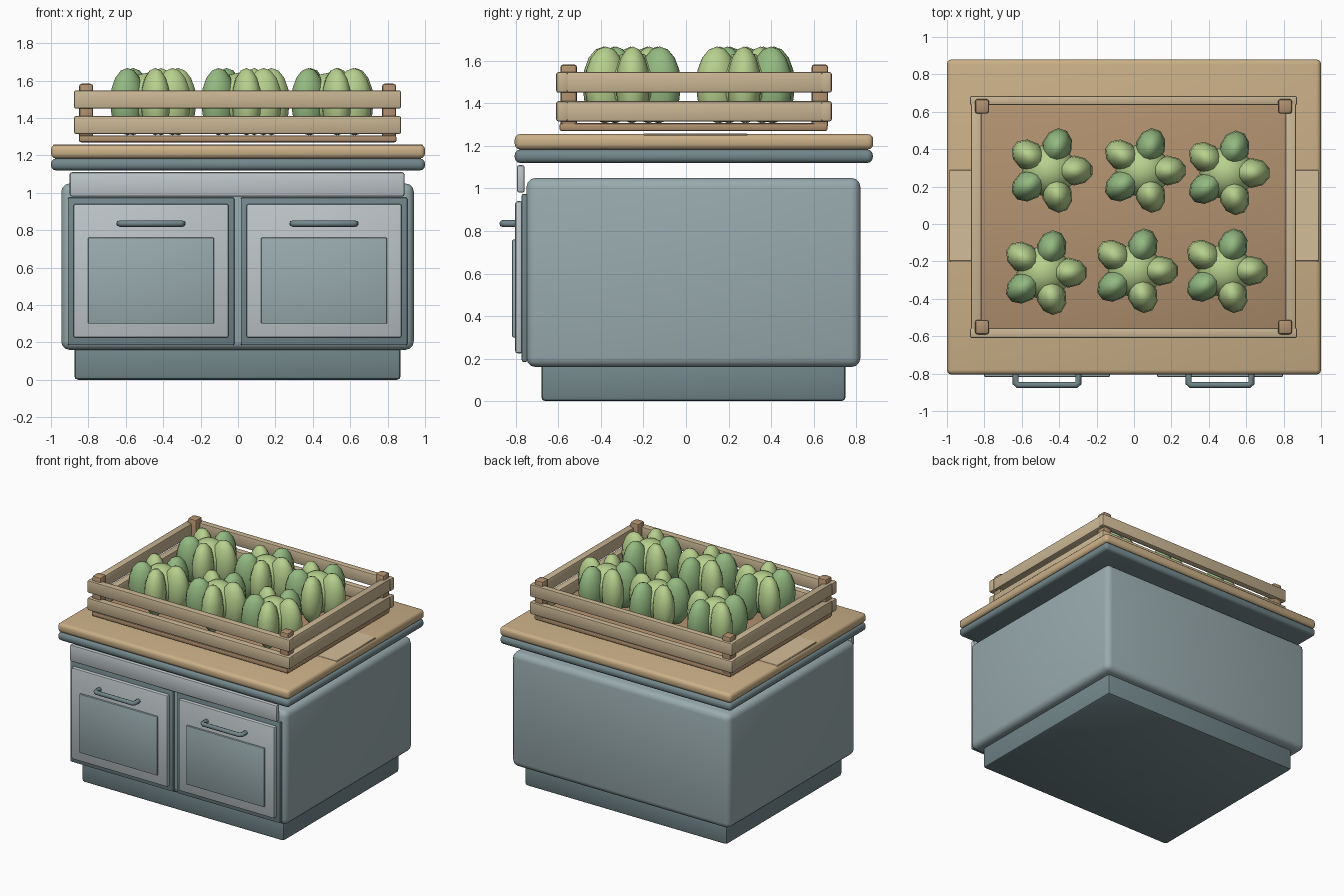
import bpy, bmesh, math
from mathutils import Matrix, Vector

if "Cube" in bpy.data.objects:
    bpy.data.objects.remove(bpy.data.objects["Cube"])


def material(name, hexcode):
    rgb = [int(hexcode[i:i + 2], 16) / 255 for i in (0, 2, 4)]
    m = bpy.data.materials.new(name)
    m.diffuse_color = [c ** 2.2 for c in rgb] + [1]
    m.use_nodes = True
    m.node_tree.nodes["Principled BSDF"].inputs["Base Color"].default_value = m.diffuse_color
    return m


BODY = material("blue_grey", "97A9AC")
DARK = material("dark_grey", "72868A")
LIGHT = material("light_grey", "BCC4C7")
WOOD = material("counter_wood", "C9AE86")
PALE = material("pale_wood", "D2BC98")
SLAT = material("slat_wood", "C8B492")
BROWN = material("crate_brown", "B0906F")
GREENS = [material("light_green", "B5CF8C"), material("mid_green", "92B880")]


def finish(name, bm, mats, angle=40):
    me = bpy.data.meshes.new(name)
    bm.to_mesh(me)
    bm.free()
    for m in mats:
        me.materials.append(m)
    me.shade_smooth()
    me.set_sharp_from_angle(angle=math.radians(angle))
    ob = bpy.data.objects.new(name, me)
    bpy.context.collection.objects.link(ob)
    return ob


def box(name, x, y, z, mat, bevel=0.01, seg=2):
    """Rounded box given by its (min, max) range on each axis."""
    bm = bmesh.new()
    bmesh.ops.create_cube(bm, size=1)
    for v in bm.verts:
        v.co = Vector([(a + b) / 2 + c * (b - a) for (a, b), c in zip((x, y, z), v.co)])
    if bevel:
        bmesh.ops.bevel(bm, geom=bm.edges[:], offset=bevel, segments=seg,
                        profile=0.5, affect='EDGES')
    return finish(name, bm, [mat])


# Cabinet
box("plinth", (-0.875, 0.87), (-0.68, 0.75), (0, 0.20), DARK, 0.02)
box("cabinet_body", (-0.945, 0.94), (-0.75, 0.82), (0.16, 1.05), BODY, 0.045, 3)
box("top_rail", (-0.90, 0.89), (-0.795, -0.758), (0.98, 1.11), LIGHT, 0.012)
box("counter_trim", (-1, 1), (-0.805, 0.878), (1.12, 1.183), DARK, 0.026, 3)
box("counter_top", (-1, 1), (-0.805, 0.88), (1.183, 1.256), WOOD, 0.026, 3)
box("counter_plank", (-0.99, 0.99), (-0.20, 0.29), (1.24, 1.258), PALE, 0.004, 1)

# Doors: backing, door, inset panel and bent bar handle
for side, cx in (("left", -0.465), ("right", 0.46)):
    box(side + "_door_backing", (cx - 0.445, cx + 0.445), (-0.772, -0.745), (0.185, 0.975), DARK, 0.008)
    box(side + "_door", (cx - 0.415, cx + 0.415), (-0.803, -0.765), (0.225, 0.94), LIGHT, 0.012)
    box(side + "_door_panel", (cx - 0.337, cx + 0.337), (-0.817, -0.795), (0.30, 0.76), BODY, 0.006)
    cu = bpy.data.curves.new(side + "_handle", 'CURVE')
    cu.dimensions = '3D'
    cu.bevel_depth = 0.017
    cu.bevel_resolution = 2
    cu.use_fill_caps = True
    pts = [(-0.168, -0.80), (-0.168, -0.85), (-0.155, -0.861),
           (0.155, -0.861), (0.168, -0.85), (0.168, -0.80)]
    sp = cu.splines.new('POLY')
    sp.points.add(len(pts) - 1)
    for p, (px, py) in zip(sp.points, pts):
        p.co = (cx + px, py, 0.835, 1)
    cu.materials.append(DARK)
    bpy.context.collection.objects.link(bpy.data.objects.new(side + "_handle", cu))

# Crate: floor, corner posts and two rows of slats
box("crate_floor", (-0.85, 0.847), (-0.595, 0.665), (1.27, 1.307), BROWN, 0.01)
for sx, x in (("left", (-0.85, -0.775)), ("right", (0.77, 0.845))):
    for sy, y in (("front", (-0.59, -0.512)), ("back", (0.59, 0.668))):
        box(f"crate_post_{sy}_{sx}", x, y, (1.285, 1.583), BROWN, 0.014)
for row, z in (("lower", (1.315, 1.41)), ("upper", (1.45, 1.547))):
    for s, y in (("front", (-0.61, -0.555)), ("back", (0.635, 0.685))):
        box(f"crate_{row}_slat_{s}", (-0.877, 0.872), y, z, SLAT, 0.01)
    for s, x in (("left", (-0.872, -0.815)), ("right", (0.81, 0.867))):
        box(f"crate_{row}_slat_{s}", x, (-0.61, 0.68), z, SLAT, 0.01)


# Vegetables: a core with five upright lobes in alternating greens
def vegetable(name, x, y):
    bm = bmesh.new()

    def ellipsoid(mtx, mat, seg, rings):
        old = set(bm.faces)
        bmesh.ops.create_uvsphere(bm, u_segments=seg, v_segments=rings, radius=1, matrix=mtx)
        for f in set(bm.faces) - old:
            f.material_index = mat

    base = Matrix.Translation((x, y, 1.487))
    ellipsoid(base @ Matrix.Diagonal((0.145, 0.145, 0.155, 1)), 0, 12, 8)
    for i in range(5):
        ellipsoid(base @ Matrix.Rotation(math.tau * i / 5, 4, 'Z')
                  @ Matrix.Translation((0.133, 0, 0))
                  @ Matrix.Diagonal((0.102, 0.08, 0.18, 1)), i % 2, 10, 8)
    finish(name, bm, GREENS, 50)


spots = [(-0.453, 0.286), (0.046, 0.286), (0.495, 0.273),
         (-0.483, -0.26), (0.004, -0.25), (0.485, -0.25)]
for n, (x, y) in enumerate(spots, 1):
    vegetable(f"vegetable_{n}", x, y)
